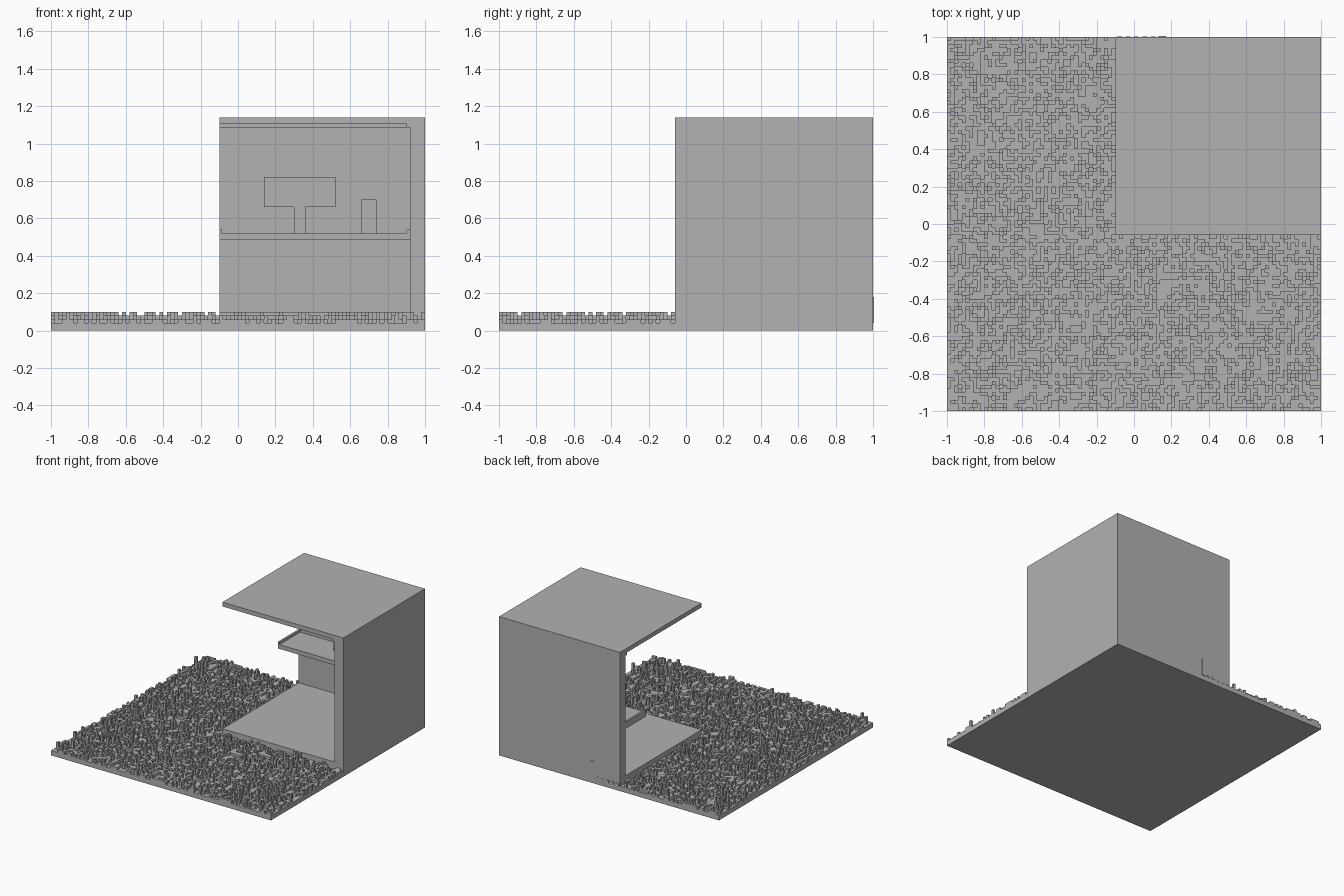
import bpy, bmesh, random
from mathutils import Vector, noise

random.seed(4)
if "Cube" in bpy.data.objects:
    bpy.data.objects.remove(bpy.data.objects["Cube"])

grey = bpy.data.materials.new("plain grey")
grey.use_nodes = True
colour = (0.445, 0.445, 0.445, 1)
grey.diffuse_color = colour
grey.node_tree.nodes["Principled BSDF"].inputs["Base Color"].default_value = colour


def add_object(name, bm):
    mesh = bpy.data.meshes.new(name)
    bm.to_mesh(mesh)
    bm.free()
    mesh.materials.append(grey)
    obj = bpy.data.objects.new(name, mesh)
    bpy.context.collection.objects.link(obj)
    return obj


def box(name, xs, ys, zs):
    bm = bmesh.new()
    bmesh.ops.create_cube(bm, size=1)
    for v in bm.verts:
        v.co = [(a + b) / 2 + c * (b - a) for (a, b), c in zip((xs, ys, zs), v.co)]
    return add_object(name, bm)


# Overall building limits
LEFT, RIGHT, FRONT, BACK = -0.1, 1, -0.06, 1
FLOOR, TOP = 0.1, 1.14
WALL_X, WALL_Y, CEILING = 0.92, 0.93, 1.105

# Open room: floor, two walls and a roof
box("floor", (LEFT, RIGHT), (FRONT, BACK), (0, FLOOR))
box("side_wall", (WALL_X, RIGHT), (FRONT, BACK), (FLOOR, CEILING))
box("back_wall", (LEFT, WALL_X), (WALL_Y, BACK), (FLOOR, CEILING))
box("roof", (LEFT, RIGHT), (FRONT, BACK), (CEILING, TOP))

# Ceiling trim along both walls
box("back_trim", (LEFT, WALL_X), (WALL_Y - 0.02, WALL_Y), (1.085, CEILING))
box("side_trim", (0.9, WALL_X), (FRONT, WALL_Y - 0.02), (1.085, CEILING))

# Wall desk with a raised lip at each end
box("desk", (LEFT, WALL_X), (0.66, WALL_Y), (0.485, 0.52))
box("desk_lip_outer", (LEFT, LEFT + 0.015), (0.66, WALL_Y), (0.52, 0.54))
box("desk_lip_inner", (0.9, WALL_X), (0.66, WALL_Y), (0.52, 0.54))

# Screen on its stand and a small case beside it
box("screen", (0.14, 0.52), (0.81, 0.84), (0.66, 0.82))
box("screen_stand", (0.3, 0.36), (0.81, 0.84), (0.52, 0.66))
box("desk_case", (0.66, 0.74), (0.74, 0.88), (0.52, 0.7))

# Thin service plate and small vents outside the back wall
box("service_plate", (0.13, 0.17), (BACK, BACK + 0.004), (0.04, 0.18))
for i in range(5):
    x = LEFT + 0.01 + i * 0.045
    box("vent", (x, x + 0.025), (BACK, BACK + 0.003), (0.04, 0.06))

# Rough ground made of small square blocks at stepped heights
COUNT = 100
CELL = 2 / COUNT


def under_building(i, j):
    return i >= 45 and j >= 47


def block_height(i, j):
    rise = 0.08 * noise.noise(Vector((i, j, 3)) * 0.06)
    r = random.random() + rise
    steps = 2 + (r > 0.55) + (r > 0.94) + (r > 0.99)
    return steps * CELL


heights = {(i, j): block_height(i, j)
           for i in range(COUNT) for j in range(COUNT) if not under_building(i, j)}
bm = bmesh.new()


def quad(*points):
    bm.faces.new([bm.verts.new(p) for p in points])


for (i, j), h in heights.items():
    x, y = i * CELL - 1, j * CELL - 1
    corners = [(x, y), (x + CELL, y), (x + CELL, y + CELL), (x, y + CELL)]
    quad(*[(*c, h) for c in corners])
    quad(*[(*c, 0) for c in reversed(corners)])
    for k, (di, dj) in enumerate([(0, -1), (1, 0), (0, 1), (-1, 0)]):
        near = (i + di, j + dj)
        if under_building(*near) and near[0] < COUNT and near[1] < COUNT:
            continue
        low = heights.get(near, 0)
        if low < h:
            a, b = corners[k], corners[(k + 1) % 4]
            quad((*a, low), (*b, low), (*b, h), (*a, h))
bmesh.ops.remove_doubles(bm, verts=bm.verts, dist=0.0005)
add_object("ground", bm)
